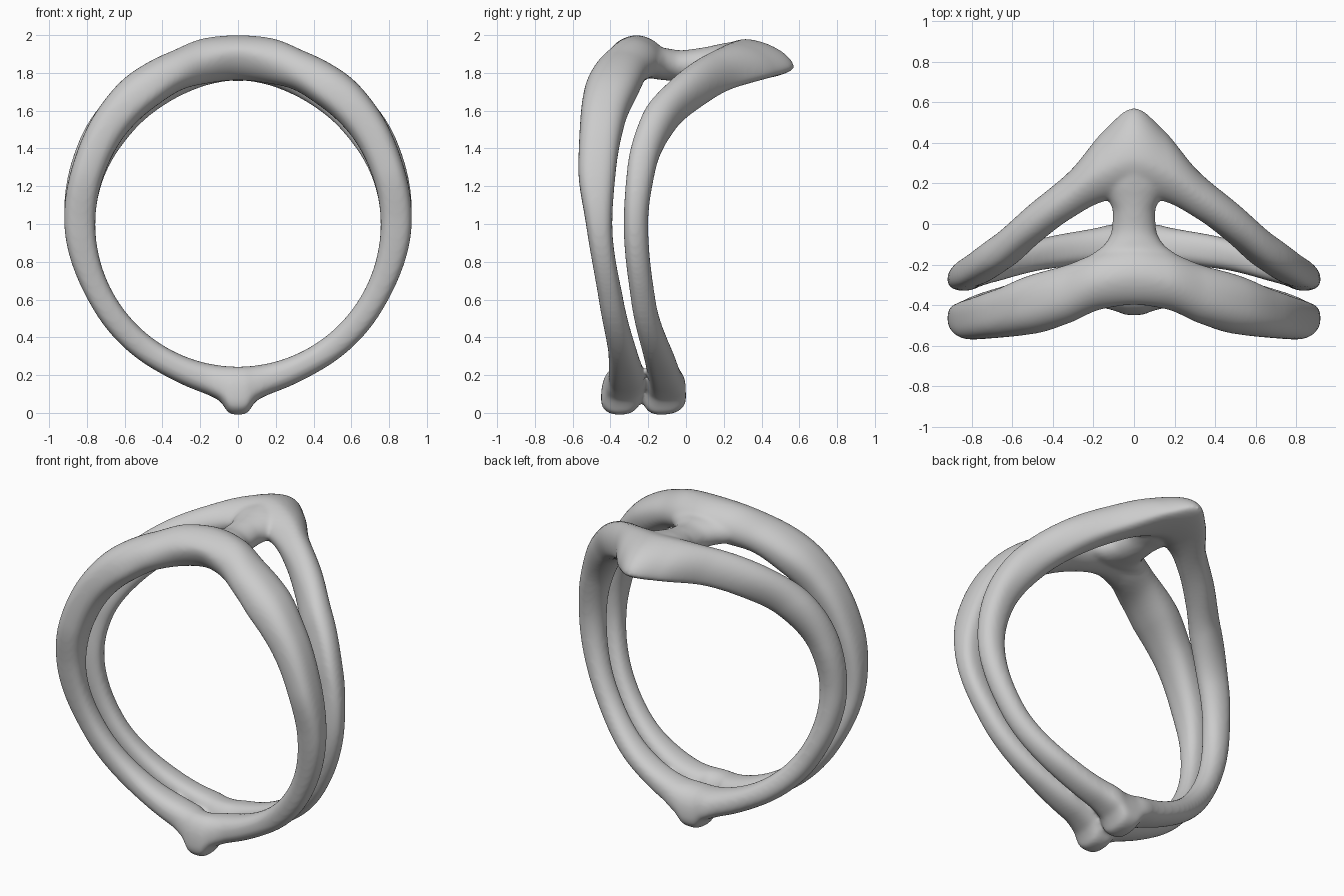
import bpy, bmesh, math
from mathutils import Vector

cube = bpy.data.objects.get("Cube")
if cube:
    bpy.data.objects.remove(cube, do_unlink=True)

metal = bpy.data.materials.new("plain_grey")
metal.use_nodes = True
GREY = (0.6, 0.6, 0.6, 1)
metal.diffuse_color = GREY
metal.node_tree.nodes["Principled BSDF"].inputs["Base Color"].default_value = GREY


def curve(keys, values, t):
    """Smooth interpolation through key values, flat at both ends."""
    n = len(keys)
    slope = [0.0] * n
    for i in range(1, n - 1):
        a = (values[i] - values[i - 1]) / (keys[i] - keys[i - 1])
        b = (values[i + 1] - values[i]) / (keys[i + 1] - keys[i])
        slope[i] = 2 * a * b / (a + b) if a * b > 0 else 0.0
    for i in range(n - 1):
        if t <= keys[i + 1]:
            break
    h = keys[i + 1] - keys[i]
    u = (t - keys[i]) / h
    return ((2 * u**3 - 3 * u**2 + 1) * values[i] + (u**3 - 2 * u**2 + u) * h * slope[i]
            + (3 * u**2 - 2 * u**3) * values[i + 1] + (u**3 - u**2) * h * slope[i + 1])


def power(v, p):
    return math.copysign(abs(v) ** p, v)


def loft(bm, loops, closed):
    """Skin a list of point loops."""
    rows = [[bm.verts.new(p) for p in loop] for loop in loops]
    pairs = list(zip(rows, rows[1:] + rows[:1]))
    for a, b in pairs if closed else pairs[:-1]:
        for i in range(len(a)):
            j = (i + 1) % len(a)
            bm.faces.new((a[i], a[j], b[j], b[i]))
    if not closed:
        bm.faces.new(rows[0])
        bm.faces.new(rows[-1])


# Angles are measured from the top of the ring; sizes are in hundredths.
# "bulge" sets how boxy (low) or ridged (high) the section is.
ANGLES = [0, 10, 22, 35, 50, 70, 90, 120, 150, 167, 174, 178, 180]
FRONT = dict(
    front=[-40, -42, -49, -54, -56, -57, -53, -46, -41, -41, -43, -45, -45],
    back=[-10, -13, -20, -25, -32, -37, -39, -33, -25, -22, -22, -24, -24],
    outer=[100, 100, 98, 98, 96, 93, 92, 89, 89, 91, 94, 101, 101],
    inner=[76, 76, 77, 76, 76, 75.5, 75.5, 75.5, 75.5, 75.5, 75.5, 75.5, 75.5],
    front_r=[91, 89, 86, 84, 85, 85, 84, 82, 82, 84, 88, 93, 93],
    back_r=[87, 87, 87, 87, 86, 85, 84, 82, 82, 83, 85, 91, 91],
    bulge=[115, 110, 95, 85, 78, 75, 75, 80, 85, 85, 85, 85, 85])
REAR = dict(
    front=[14, 11, 2, -10, -23, -31, -33, -29, -22, -20, -21, -23, -23],
    back=[57.5, 47, 27, 12, -4, -16, -20, -16, -6, -2, 0, 0, 0],
    outer=[98, 97, 96, 96, 96, 94, 92, 89, 89, 91, 94, 101, 101],
    inner=[76, 75.5, 74.5, 74, 74, 75, 75.5, 75.5, 75.5, 75.5, 75.5, 75.5, 75.5],
    front_r=[86, 86, 87, 88, 90, 89, 84, 82, 82, 83, 85, 91, 91],
    back_r=[83, 81, 80, 81, 83, 86, 84, 82, 82, 84, 88, 92, 92],
    bulge=[122, 118, 110, 100, 95, 92, 92, 90, 85, 85, 85, 85, 85])


def ring(bm, table, crest, steps=240, sides=32):
    """Sweep a four-quarter section; crest is the ridge position across the band."""
    loops = []
    for s in range(steps):
        turn = 360 * s / steps
        t = min(turn, 360 - turn)
        g = {k: curve(ANGLES, v, t) / 100 for k, v in table.items()}
        mid = g["front"] + (g["back"] - g["front"]) * crest
        direction = Vector((math.sin(math.radians(turn)), 0, math.cos(math.radians(turn))))
        loop = []
        for i in range(sides):
            a = 2 * math.pi * i / sides
            side, up = power(math.cos(a), g["bulge"]), power(math.sin(a), g["bulge"])
            edge = "back" if side > 0 else "front"
            y = mid + abs(side) * (g[edge] - mid)
            edge_r = g[edge + "_r"]
            r = edge_r + abs(up) * (g["outer" if up > 0 else "inner"] - edge_r)
            loop.append(direction * r + Vector((0, y, 1)))
        loops.append(loop)
    loft(bm, loops, True)


# Bridge stations: y, half width, underside, top
BRIDGE = [(-.27, .25, 1.8, 1.93), (-.2, .27, 1.775, 1.935), (-.15, .21, 1.765, 1.935),
          (-.1, .145, 1.76, 1.93), (-.03, .11, 1.755, 1.92), (.06, .105, 1.76, 1.93),
          (.12, .125, 1.77, 1.94), (.19, .15, 1.775, 1.955), (.3, .06, 1.79, 1.97)]


def bridge(bm, steps=40, sides=32):
    ys, widths, lows, highs = zip(*BRIDGE)
    loops = []
    for s in range(steps + 1):
        y = ys[0] + (ys[-1] - ys[0]) * s / steps
        w, lo, hi = (curve(ys, v, y) for v in (widths, lows, highs))
        loops.append([(w * math.cos(a), y, (lo + hi) / 2 + (hi - lo) / 2 * math.sin(a))
                      for a in (2 * math.pi * i / sides for i in range(sides))])
    loft(bm, loops, False)


# Front band, rear band and bridge fused into one smooth casting
bm = bmesh.new()
ring(bm, FRONT, 0.47)
ring(bm, REAR, 0.4)
bridge(bm)
bmesh.ops.recalc_face_normals(bm, faces=bm.faces)
mesh = bpy.data.meshes.new("double_band_ring")
bm.to_mesh(mesh)
bm.free()
mesh.materials.append(metal)
obj = bpy.data.objects.new("double_band_ring", mesh)
bpy.context.collection.objects.link(obj)

fuse = obj.modifiers.new("fuse", 'REMESH')
fuse.mode = 'VOXEL'
fuse.voxel_size = 0.011
fuse.use_smooth_shade = True
soften = obj.modifiers.new("soften", 'SMOOTH')
soften.factor = 0.5
soften.iterations = 12
